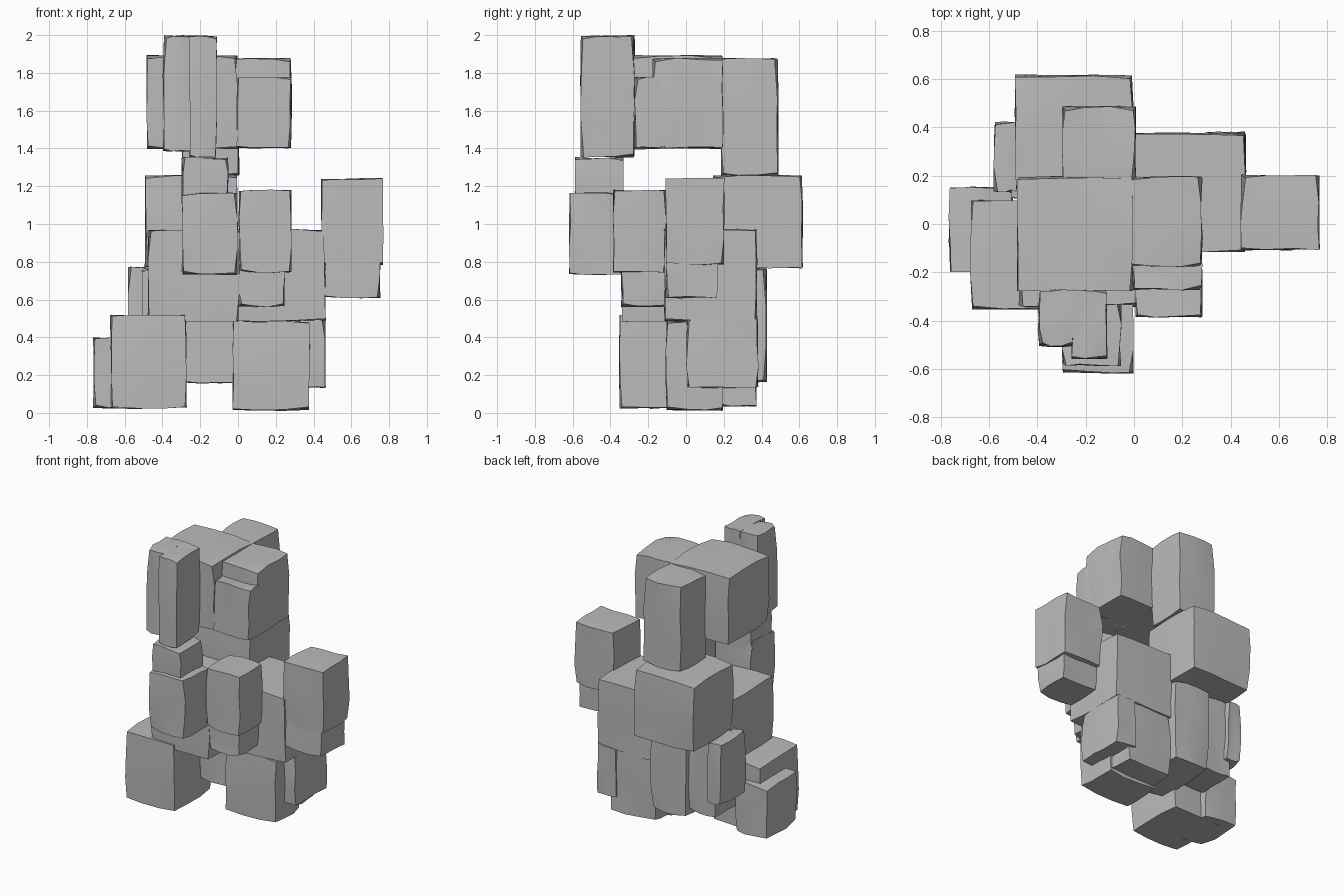
import bpy, bmesh, random
from mathutils import Vector

if "Cube" in bpy.data.objects:
    bpy.data.objects.remove(bpy.data.objects["Cube"], do_unlink=True)

random.seed(7)

stone = bpy.data.materials.new("plain_grey")
stone.use_nodes = True
GREY = (0.5, 0.5, 0.5, 1)
stone.diffuse_color = GREY
stone.node_tree.nodes["Principled BSDF"].inputs["Base Color"].default_value = GREY


def block(name, x, y, z, dent=0.011):
    """Worn block filling the given x, y and z ranges."""
    lo = Vector((x[0], y[0], z[0]))
    hi = Vector((x[1], y[1], z[1]))
    size, centre = hi - lo, (lo + hi) / 2
    bm = bmesh.new()
    bmesh.ops.create_cube(bm, size=1)
    bmesh.ops.subdivide_edges(bm, edges=bm.edges[:], cuts=2, use_grid_fill=True)
    for v in bm.verts:
        outer = [abs(c) > 0.49 for c in v.co]
        v.co = lo + Vector([(c + 0.5) * s for c, s in zip(v.co, size)])
        for i in range(3):
            if outer[i]:
                # faces only wear inward, corners the most
                depth = random.uniform(0, dent) * (2 if sum(outer) == 3 else 1)
                v.co[i] += depth if v.co[i] < centre[i] else -depth
            else:
                v.co[i] += random.uniform(-dent, dent)
    mesh = bpy.data.meshes.new(name)
    bm.to_mesh(mesh)
    bm.free()
    mesh.materials.append(stone)
    ob = bpy.data.objects.new(name, mesh)
    bpy.context.collection.objects.link(ob)
    bpy.ops.object.select_all(action='DESELECT')
    ob.select_set(True)
    bpy.context.view_layer.objects.active = ob
    bpy.ops.object.shade_smooth_by_angle(angle=0.6)


# head
block("head_front_slab", (-.26, -.11), (-.56, -.27), (1.35, 2.0))
block("head_front_slab_outer", (-.40, -.24), (-.51, -.27), (1.38, 2.0))
block("head_core", (-.485, 0), (-.28, .20), (1.395, 1.895))
block("head_side", (-.03, .285), (-.18, .20), (1.40, 1.88))
block("head_side_step", (-.01, .285), (-.275, -.10), (1.40, 1.78))
block("head_back", (-.30, .01), (.18, .49), (1.25, 1.88))

# chest and torso
block("chest_column", (-.30, 0), (-.62, -.33), (.73, 1.17))
block("chest_column_top", (-.30, -.05), (-.59, -.33), (1.10, 1.355))
block("chest_side", (0, .285), (-.39, -.10), (.74, 1.185))
block("chest_side_base", (0, .25), (-.345, -.10), (.56, .82))
block("torso_back", (-.495, 0), (.14, .62), (.765, 1.26))
block("torso_front", (-.48, .01), (-.345, .17), (.48, .97))
block("torso_side", (-.02, .465), (-.12, .38), (.48, .975))

# arm
block("arm", (.44, .77), (-.11, .205), (.78, 1.245))
block("arm_lower", (.46, .755), (-.11, .17), (.605, .90))

# hips
block("hip_centre", (-.30, 0), (-.05, .43), (.155, .77))
block("hip_side", (-.51, -.28), (.10, .39), (.20, .77))
block("hip_side_slab", (-.585, -.46), (.13, .425), (.32, .775))

# legs and feet
block("foot_right", (-.68, -.27), (-.355, .10), (.02, .52))
block("foot_right_outer", (-.77, -.50), (-.20, .155), (.02, .40))
block("foot_left", (-.03, .38), (-.11, .20), (.01, .49))
block("foot_left_heel", (-.01, .36), (.16, .375), (.03, .49))
block("foot_left_outer", (.30, .465), (0, .385), (.13, .50))
